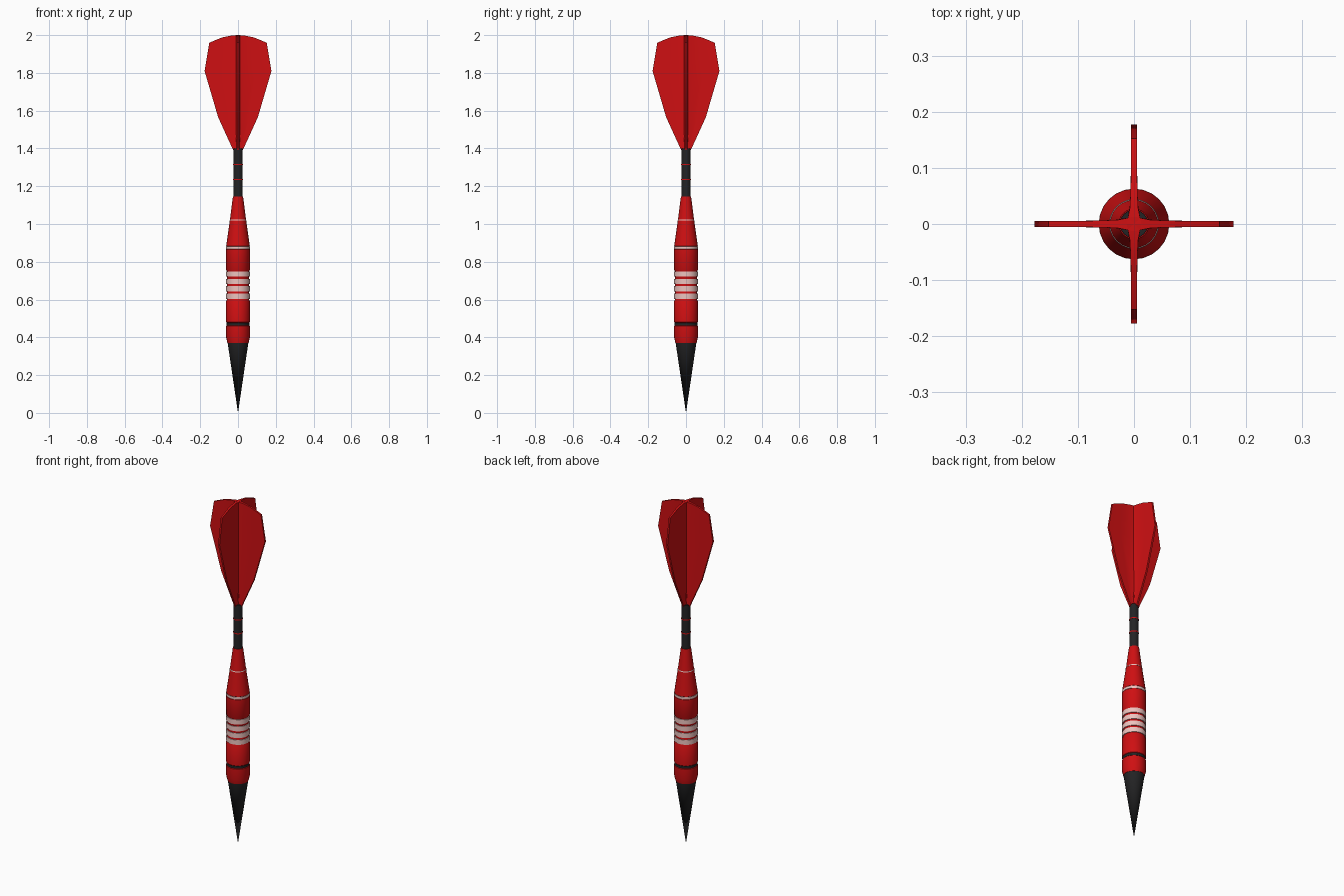
import bpy, bmesh, math

if "Cube" in bpy.data.objects:
    bpy.data.objects.remove(bpy.data.objects["Cube"])

SIDES = 24


def material(name, rgb):
    m = bpy.data.materials.new(name)
    m.diffuse_color = (*rgb, 1)
    m.use_nodes = True
    m.node_tree.nodes["Principled BSDF"].inputs["Base Color"].default_value = m.diffuse_color
    return m


RED = material("red", (0.62, 0.005, 0.006))
BLACK = material("black", (0.017, 0.017, 0.018))
PALE = material("pale_pink", (0.85, 0.55, 0.52))


def finish(bm, name, mat, angle=30):
    bmesh.ops.recalc_face_normals(bm, faces=bm.faces)
    me = bpy.data.meshes.new(name)
    bm.to_mesh(me)
    bm.free()
    me.materials.append(mat)
    ob = bpy.data.objects.new(name, me)
    bpy.context.collection.objects.link(ob)
    me.shade_smooth()
    me.set_sharp_from_angle(angle=math.radians(angle))
    return ob


def lathe(name, profile, mat):
    """Spin a list of (radius, height) points around z."""
    bm = bmesh.new()
    vs = [bm.verts.new((r, 0, z)) for r, z in profile]
    es = [bm.edges.new(p) for p in zip(vs, vs[1:])]
    bmesh.ops.spin(bm, geom=vs + es, axis=(0, 0, 1), cent=(0, 0, 0),
                   angle=math.tau, steps=SIDES)
    bmesh.ops.remove_doubles(bm, verts=bm.verts, dist=1e-5)
    return finish(bm, name, mat)


def band(name, z0, z1, r0, r1, mat, depth=0.008):
    return lathe(name, [(r0 - depth, z0), (r0, z0), (r1, z1), (r1 - depth, z1)], mat)


# Pointed tip
lathe("tip", [(0, 0), (0.055, 0.372), (0, 0.372)], BLACK)

# Barrel with recessed grip and tapered neck
lathe("barrel", [(0, 0.37), (0.056, 0.37), (0.063, 0.40), (0.063, 0.46),
                 (0.059, 0.463), (0.059, 0.477), (0.063, 0.48), (0.063, 0.592),
                 (0.059, 0.599), (0.059, 0.751), (0.063, 0.758), (0.063, 0.866),
                 (0.060, 0.868), (0.060, 0.882), (0.0625, 0.884),
                 (0.043, 1.02), (0.027, 1.145), (0, 1.145)], RED)

# Rings on the barrel
band("front_ring", 0.463, 0.477, 0.061, 0.061, BLACK)
for i in range(4):
    z = 0.603 + i * 0.0395
    band(f"grip_ring_{i + 1}", z, z + 0.028, 0.063, 0.063, PALE)
band("rear_ring", 0.868, 0.882, 0.063, 0.063, PALE)
band("neck_ring", 1.018, 1.023, 0.0445, 0.0435, PALE)

# Shaft and its thin rings
lathe("shaft", [(0, 1.14), (0.025, 1.14), (0.025, 1.40), (0, 1.40)], BLACK)
for i, z in enumerate((1.232, 1.312)):
    band(f"shaft_ring_{i + 1}", z, z + 0.006, 0.0255, 0.0255, RED)

# Flights: rows are (inner height, outer radius, outer height)
ROWS = [(1.392, 0.026, 1.392), (1.565, 0.105, 1.565),
        (1.81, 0.177, 1.81), (2.0, 0.152, 1.96)]
COLS = [(0, 0.013), (0.2, 0.007), (0.55, 0.0055), (1, 0.005)]


def flight(name, angle):
    bm = bmesh.new()
    sheets = []
    for side in (-1, 1):
        sheets.append([[bm.verts.new((ro * t, side * h, zi + (zo - zi) * t * t))
                        for t, h in COLS] for zi, ro, zo in ROWS])
    nr, nc = len(ROWS), len(COLS)
    for g in sheets:
        for i in range(nr - 1):
            for j in range(nc - 1):
                bm.faces.new((g[i][j], g[i][j + 1], g[i + 1][j + 1], g[i + 1][j]))
    # close the rim between both sheets
    rim = ([(0, j) for j in range(nc)] + [(i, nc - 1) for i in range(1, nr)]
           + [(nr - 1, j) for j in range(nc - 2, -1, -1)]
           + [(i, 0) for i in range(nr - 2, 0, -1)])
    a, b = sheets
    for (i, j), (k, l) in zip(rim, rim[1:] + rim[:1]):
        bm.faces.new((a[i][j], a[k][l], b[k][l], b[i][j]))
    finish(bm, name, RED, 40).rotation_euler.z = angle


for i in range(4):
    flight(f"flight_{i + 1}", i * math.pi / 2)
